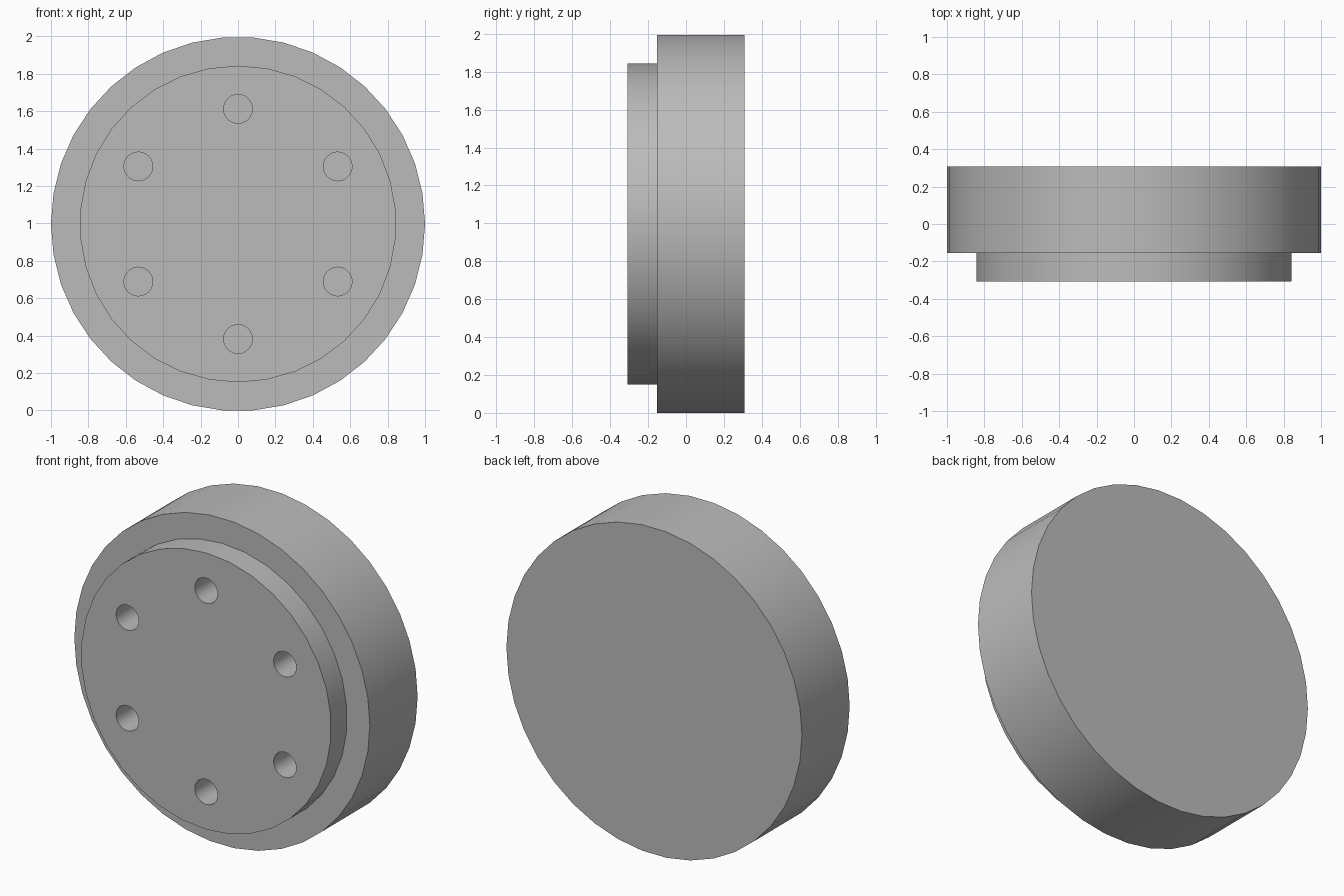
import bpy
import bmesh
from math import cos, sin, pi, radians

if "Cube" in bpy.data.objects:
    bpy.data.objects.remove(bpy.data.objects["Cube"], do_unlink=True)

UNIT = 1 / 13                      # plate radius is 13 units
CENTRE_Z = cos(pi / 38)            # the plate rests on a flat facet
FRONT, STEP, BACK = -4 * UNIT, -2 * UNIT, 4 * UNIT
HOLE_DEPTH = 4 * UNIT

grey = bpy.data.materials.new("plain grey")
grey.use_nodes = True
colour = (0.5, 0.5, 0.5, 1)
grey.diffuse_color = colour
grey.node_tree.nodes["Principled BSDF"].inputs["Base Color"].default_value = colour


def add_disc(bm, radius, sides, y0, y1, start=0, cx=0, cz=0):
    """Closed cylinder lying along y."""
    angles = [start + 2 * pi * i / sides for i in range(sides)]
    ring = [bm.verts.new((cx + radius * cos(a), y0, cz + radius * sin(a))) for a in angles]
    cap = bm.faces.new(ring)
    new = bmesh.ops.extrude_face_region(bm, geom=[cap], use_keep_orig=True)["geom"]
    moved = [v for v in new if isinstance(v, bmesh.types.BMVert)]
    bmesh.ops.translate(bm, verts=moved, vec=(0, y1 - y0, 0))
    bmesh.ops.recalc_face_normals(bm, faces=bm.faces)


def make_object(name, bm):
    mesh = bpy.data.meshes.new(name)
    bm.to_mesh(mesh)
    bm.free()
    mesh.materials.append(grey)
    obj = bpy.data.objects.new(name, mesh)
    obj.location.z = CENTRE_Z
    bpy.context.collection.objects.link(obj)
    return obj


# Six bolt holes on a circle
bm = bmesh.new()
for k in range(6):
    a = radians(30 + 60 * k)
    add_disc(bm, UNIT, 24, FRONT - UNIT, FRONT + HOLE_DEPTH,
             cx=8 * UNIT * cos(a), cz=8 * UNIT * sin(a))
cutter = make_object("hole_cutter", bm)
cutter.hide_render = True

# Wide plate at the back, raised face at the front
bm = bmesh.new()
add_disc(bm, 13 * UNIT, 38, STEP, BACK)
plate = make_object("base_plate", bm)

bm = bmesh.new()
add_disc(bm, 11 * UNIT, 34, FRONT, STEP, start=pi / 2)
face = make_object("raised_face", bm)

# Drill both parts and smooth the round walls
for obj in (plate, face):
    bpy.ops.object.select_all(action="DESELECT")
    obj.select_set(True)
    bpy.context.view_layer.objects.active = obj
    drill = obj.modifiers.new("bolt holes", "BOOLEAN")
    drill.operation = "DIFFERENCE"
    drill.solver = "EXACT"
    drill.object = cutter
    bpy.ops.object.modifier_apply(modifier=drill.name)
    bpy.ops.object.shade_smooth_by_angle(angle=radians(30))

bpy.data.objects.remove(cutter, do_unlink=True)
